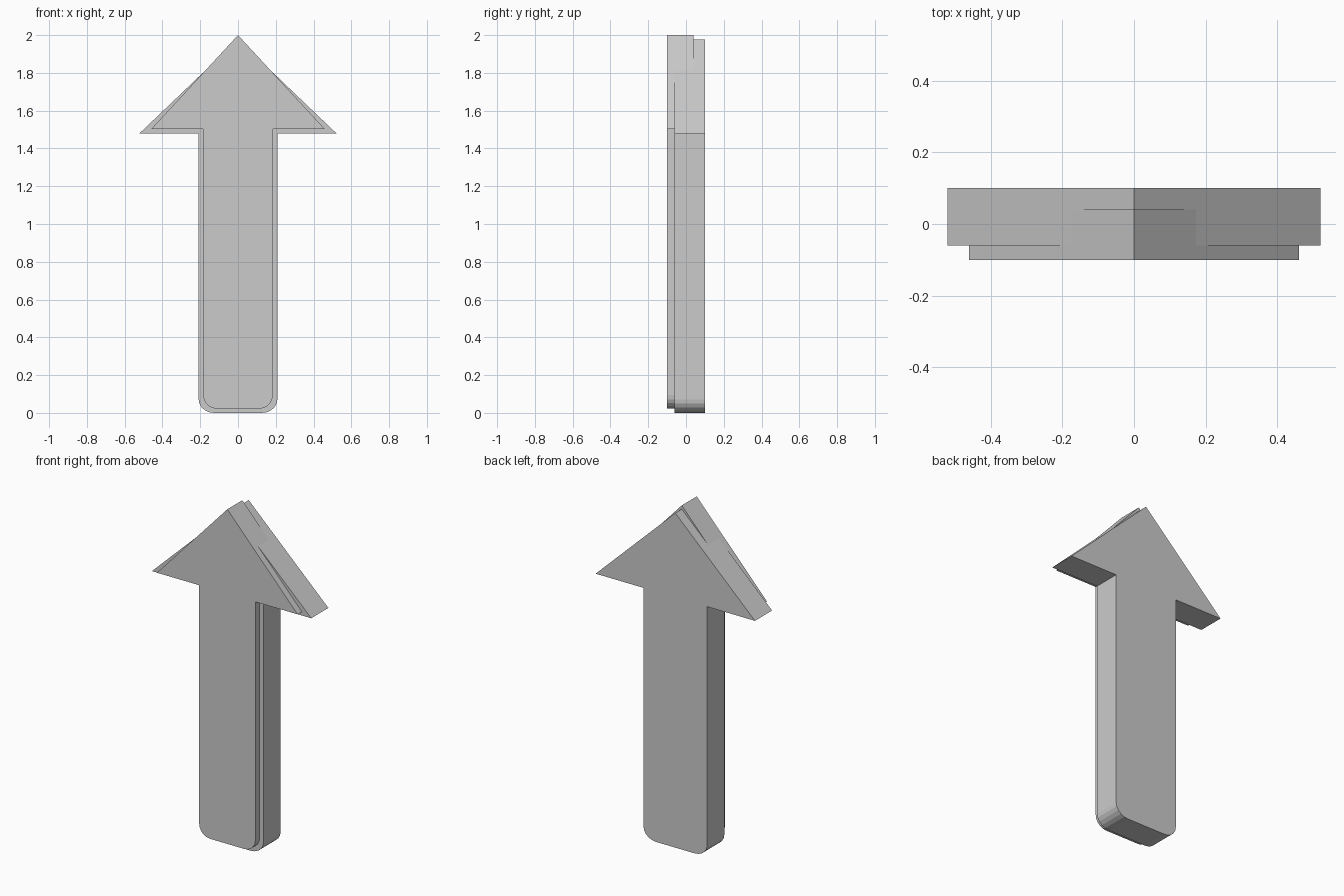
import bpy
import bmesh
from math import sin, cos, pi

cube = bpy.data.objects.get("Cube")
if cube:
    bpy.data.objects.remove(cube, do_unlink=True)

grey = bpy.data.materials.new("plain grey")
grey.use_nodes = True
colour = (0.6, 0.6, 0.6, 1)
grey.diffuse_color = colour
grey.node_tree.nodes["Principled BSDF"].inputs["Base Color"].default_value = colour

HEIGHT, NECK = 1.978, 1.48
WING, SHAFT = 0.46, 0.184
RADIUS, STEPS = 0.072, 5


def arrow_half():
    """Right half of the outline, from the foot up to the wing tip."""
    arc = [pi / 2 * i / STEPS for i in range(STEPS + 1)]
    foot = [(SHAFT - RADIUS + RADIUS * sin(a), RADIUS - RADIUS * cos(a)) for a in arc]
    return foot + [(SHAFT, NECK), (WING, NECK)]


def make_arrow(name, widen, lift, y_front, y_back):
    """Extrude the mirrored outline from front to back."""
    half = arrow_half()
    outline = half + [(0, HEIGHT)] + [(-x, z) for x, z in reversed(half)]
    bm = bmesh.new()
    face = bm.faces.new([bm.verts.new((x * widen, y_front, z + lift)) for x, z in outline])
    new = bmesh.ops.extrude_face_region(bm, geom=[face])["geom"]
    verts = [v for v in new if isinstance(v, bmesh.types.BMVert)]
    bmesh.ops.translate(bm, verts=verts, vec=(0, y_back - y_front, 0))
    bmesh.ops.recalc_face_normals(bm, faces=bm.faces)
    mesh = bpy.data.meshes.new(name)
    bm.to_mesh(mesh)
    bm.free()
    mesh.materials.append(grey)
    obj = bpy.data.objects.new(name, mesh)
    bpy.context.collection.objects.link(obj)


# Narrow raised arrow in front, wider backing arrow behind it
make_arrow("front_arrow", 1.0, 0.022, -0.10, 0.04)
make_arrow("backing_arrow", 1.133, 0.0, -0.06, 0.10)
